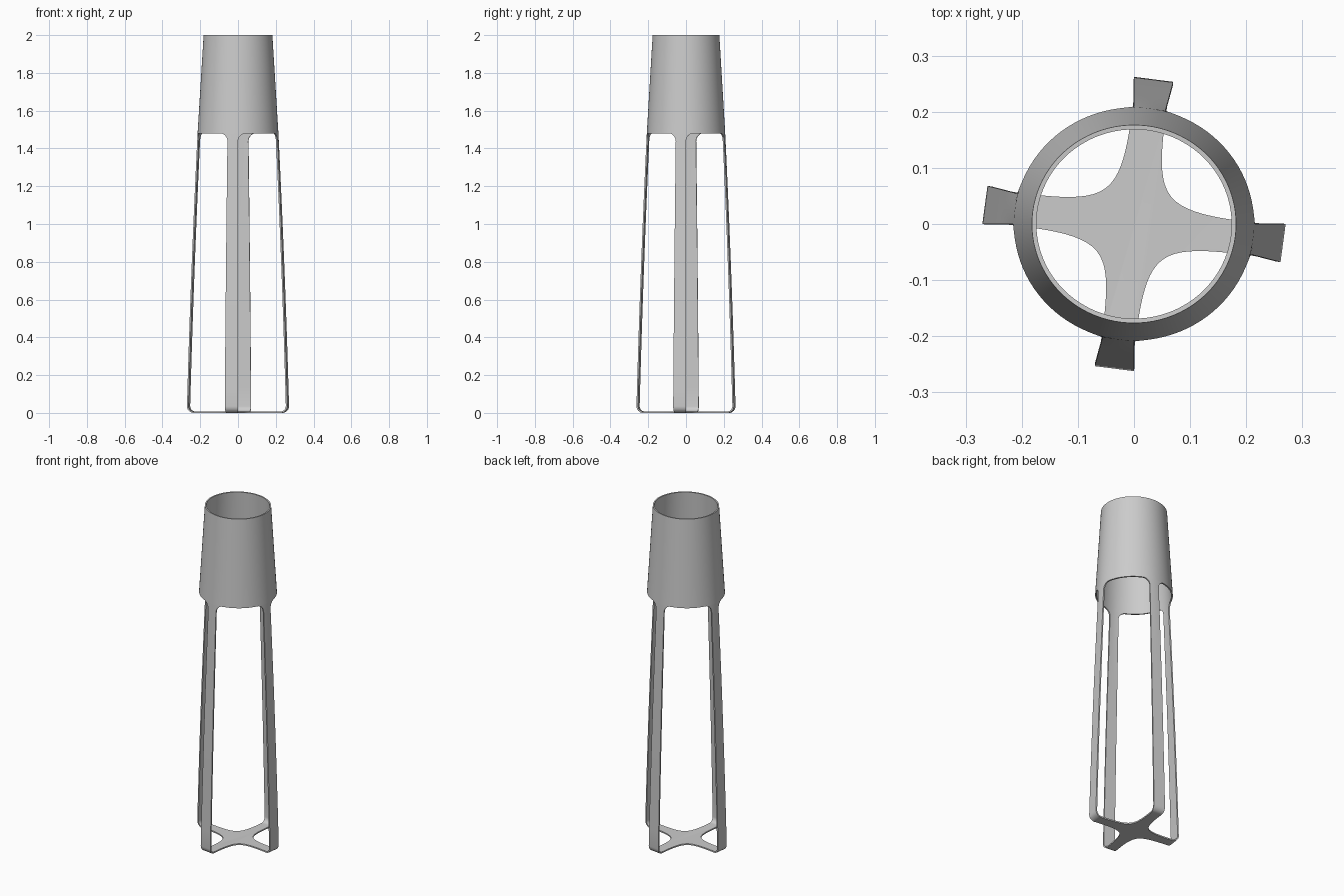
import bpy, bmesh
from math import sin, cos, pi, radians, sqrt

if "Cube" in bpy.data.objects:
    bpy.data.objects.remove(bpy.data.objects["Cube"])

Z_RING, R_RING, R_TOP = 1.48, 0.214, 0.182
STEP, MID, HALF = 3.75, -7.5, 7.5     # ring column, leg centre and leg half-width (degrees)
FILLET, FIL_ANG = 0.042, 11.25        # fillet under the ring: height and angular reach
BEND, R_FOOT, Y_SCALE = 0.035, 0.27, 0.97
THICK, COLS = 0.008, 10

bm = bmesh.new()


def vert(r, deg, z):
    a = radians(deg)
    return bm.verts.new((r * cos(a), r * sin(a) * Y_SCALE, z))


def skin(rows):
    """Quads between successive rows, listed from top to bottom."""
    for up, lo in zip(rows, rows[1:]):
        for i in range(len(up) - 1):
            bm.faces.new((up[i], lo[i], lo[i + 1], up[i + 1]))


# Tapered ring
skin([[vert(R_TOP + (R_RING - R_TOP) * t, i * STEP, 2 - (2 - Z_RING) * t)
       for i in range(97)] for t in (0, 0.25, 0.5, 0.75, 1)])


# Leg path (radius, height): bowed outwards, then bent under into the base
def leg_radius(z):
    d = Z_RING - z
    return R_RING + 0.05 * d - 0.00762 * d * d


path = [Z_RING - FILLET * (1 - cos(i * pi / 16)) for i in range(9)]
path += [Z_RING - FILLET - (Z_RING - FILLET - BEND) * i / 14 for i in range(1, 15)]
path = [(leg_radius(z), z) for z in path]
path += [(R_FOOT - BEND * (1 - cos(i * pi / 16)), BEND * (1 - sin(i * pi / 16)))
         for i in range(1, 9)]


def leg_row(r, z, turn):
    d = Z_RING - z
    spread = HALF
    if d < FILLET:
        spread += FIL_ANG * (1 - sqrt(max(0, 1 - (1 - d / FILLET) ** 2)))
    flat = min(1, d / 0.5)            # curved at the ring, flat lower down
    row = []
    for i in range(COLS + 1):
        off = spread * (2 * i / COLS - 1)
        chord = cos(radians(spread)) / cos(radians(off))
        row.append(vert(r * (1 + flat * (chord - 1)), turn + MID + off, z))
    return row


feet = []
for k in range(4):
    rows = [leg_row(r, z, 90 * k) for r, z in path]
    skin(rows)
    feet.append(rows[-1])

# Cross-shaped base with hyperbolic notches between the arms
r_in, gap = R_FOOT - BEND, radians(37.5)
xe, ye, apex = r_in * cos(gap), r_in * sin(gap), 0.083
k2 = (xe * xe - apex * apex) / (ye * ye)
outline = []
for k in range(4):
    outline += feet[k]
    c, s = cos(gap + k * pi / 2), sin(gap + k * pi / 2)
    for i in range(1, 24):
        y = ye * (i / 12 - 1)
        x = sqrt(apex * apex + k2 * y * y)
        outline.append(bm.verts.new((x * c - y * s, (x * s + y * c) * Y_SCALE, 0)))
bm.faces.new(outline[::-1])

bmesh.ops.remove_doubles(bm, verts=bm.verts, dist=1e-5)
mesh = bpy.data.meshes.new("slotted_sleeve")
bm.to_mesh(mesh)
bm.free()
sleeve = bpy.data.objects.new("slotted_sleeve", mesh)
bpy.context.collection.objects.link(sleeve)

# Sheet thickness, added inwards
sol = sleeve.modifiers.new("thickness", 'SOLIDIFY')
sol.thickness, sol.offset, sol.use_even_offset = THICK, -1, True

bpy.context.view_layer.objects.active = sleeve
sleeve.select_set(True)
bpy.ops.object.modifier_apply(modifier=sol.name)
bpy.ops.object.shade_smooth_by_angle(angle=radians(35))
